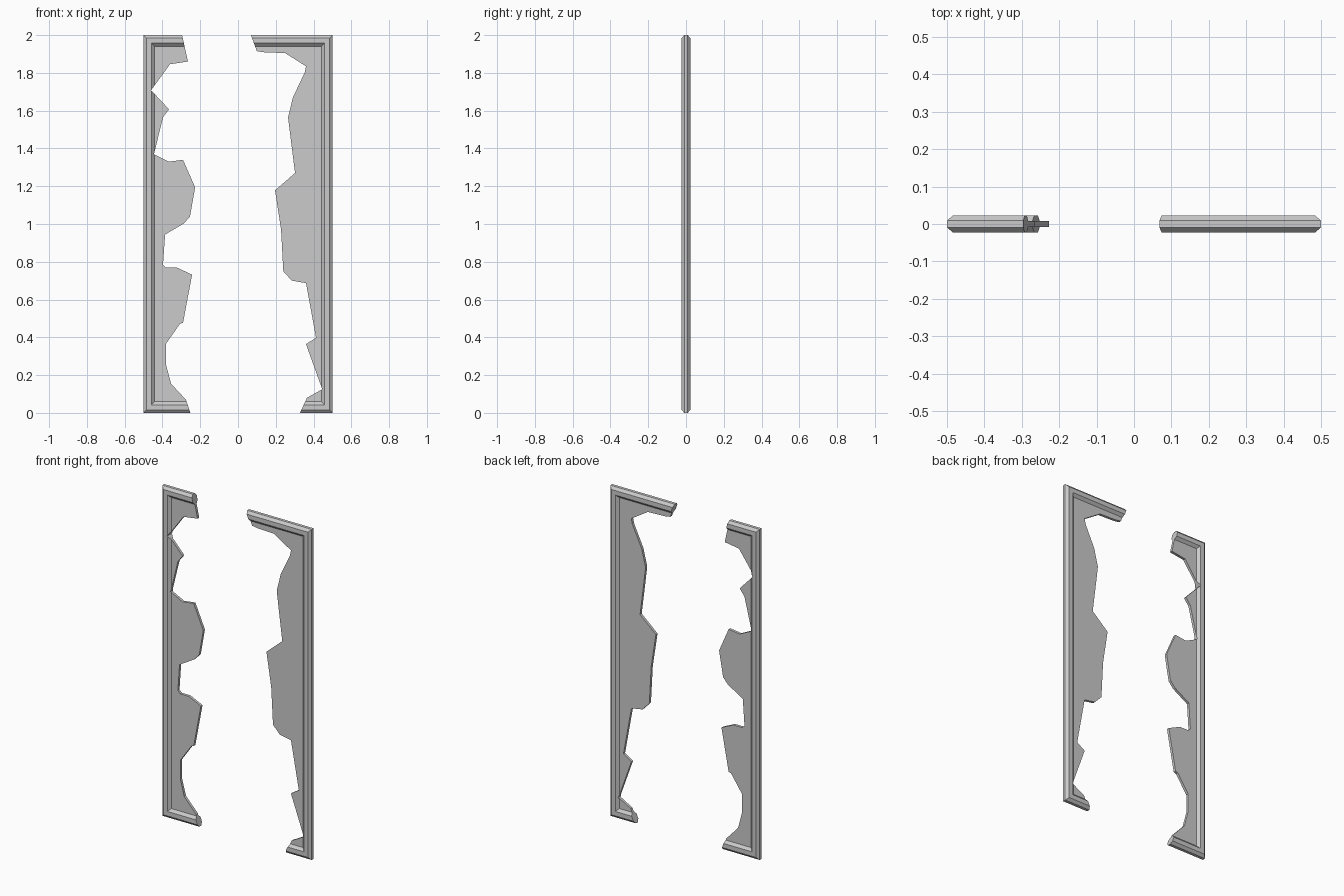
import bpy, bmesh

if "Cube" in bpy.data.objects:
    bpy.data.objects.remove(bpy.data.objects["Cube"])

W, H = 0.5, 2.0

# moulding section: (inset from outer edge, half thickness)
SECTION = [(0, 0.009), (0.016, 0.023), (0.043, 0.023), (0.059, 0.008)]

# jagged break lines (x, z), top to bottom; end points run past the frame
LEFT = [(-0.305, 2.05), (-0.296, 2.0), (-0.265, 1.86), (-0.36, 1.846), (-0.46, 1.708),
        (-0.365, 1.607), (-0.397, 1.565), (-0.445, 1.369), (-0.365, 1.33),
        (-0.291, 1.34), (-0.227, 1.194), (-0.254, 1.04), (-0.286, 1.003),
        (-0.386, 0.944), (-0.397, 0.785), (-0.381, 0.769), (-0.323, 0.769),
        (-0.243, 0.732), (-0.291, 0.477), (-0.307, 0.472), (-0.381, 0.366),
        (-0.381, 0.255), (-0.354, 0.154), (-0.275, 0.069), (-0.252, 0.0), (-0.236, -0.05)]
RIGHT = [(0.051, 2.05), (0.068, 2.0), (0.1, 1.915), (0.138, 1.909), (0.249, 1.905),
         (0.36, 1.835), (0.354, 1.804), (0.291, 1.671), (0.265, 1.565),
         (0.28, 1.443), (0.302, 1.27), (0.196, 1.178), (0.228, 0.971),
         (0.24, 0.748), (0.286, 0.7), (0.36, 0.687), (0.413, 0.398),
         (0.36, 0.364), (0.446, 0.125), (0.365, 0.08), (0.328, 0.0), (0.309, -0.05)]


def new_object(name, bm):
    bmesh.ops.recalc_face_normals(bm, faces=bm.faces)
    mesh = bpy.data.meshes.new(name)
    bm.to_mesh(mesh)
    bm.free()
    obj = bpy.data.objects.new(name, mesh)
    bpy.context.collection.objects.link(obj)
    return obj


def framed_panel(name):
    # nested rectangular loops, front centre to back centre
    bm = bmesh.new()
    loops = [(d, -t) for d, t in reversed(SECTION)] + SECTION
    rings = [[bm.verts.new((x, y, z)) for x, z in
              ((-W + d, d), (W - d, d), (W - d, H - d), (-W + d, H - d))]
             for d, y in loops]
    for a, b in zip(rings, rings[1:]):
        for i in range(4):
            j = (i + 1) % 4
            bm.faces.new((a[i], a[j], b[j], b[i]))
    bm.faces.new(rings[0])
    bm.faces.new(rings[-1])
    return new_object(name, bm)


def break_volume(name, line, side):
    # keeps everything between the break line and the outer side
    bm = bmesh.new()
    pts = line + [(side * 0.6, -0.05), (side * 0.6, 2.05)]
    face = bm.faces.new([bm.verts.new((x, -0.1, z)) for x, z in pts])
    ext = bmesh.ops.extrude_face_region(bm, geom=[face])
    verts = [v for v in ext["geom"] if isinstance(v, bmesh.types.BMVert)]
    bmesh.ops.translate(bm, verts=verts, vec=(0, 0.2, 0))
    cutter = new_object(name, bm)
    cutter.hide_render = True
    return cutter


# the two broken remains of the framed panel
for name, line, side in (("left_broken_panel", LEFT, -1), ("right_broken_panel", RIGHT, 1)):
    panel = framed_panel(name)
    cutter = break_volume(name + "_cutter", line, side)
    mod = panel.modifiers.new("break", 'BOOLEAN')
    mod.operation = 'INTERSECT'
    mod.solver = 'EXACT'
    mod.object = cutter
    bpy.context.view_layer.objects.active = panel
    bpy.ops.object.modifier_apply(modifier=mod.name)
    bpy.data.objects.remove(cutter)
